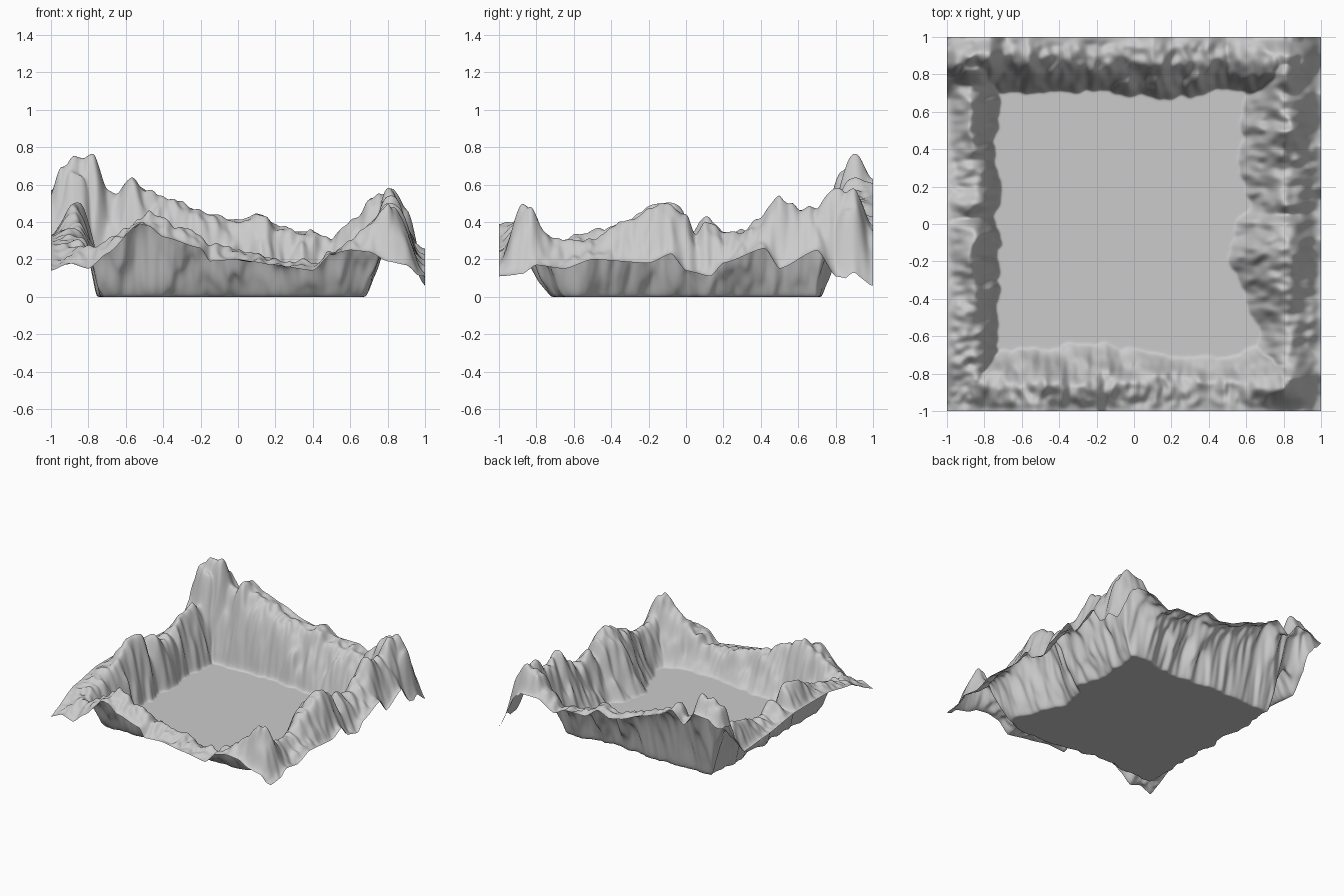
import bpy, bmesh
from mathutils import Vector, noise

N = 270  # grid cells per side


def curve(pts):
    """Smooth interpolation through (position, value) points."""
    def f(t):
        if t <= pts[0][0]:
            return pts[0][1]
        for (a, va), (b, vb) in zip(pts, pts[1:]):
            if t <= b:
                u = (t - a) / (b - a)
                u = 0.5 * u + 0.5 * u * u * (3 - 2 * u)
                return va + (vb - va) * u
        return pts[-1][1]
    return f


def smooth(u):
    u = max(0.0, min(1.0, u))
    return u * u * (3 - 2 * u)


# Each side: rim height, crest height, foot distance (along the side), crest distance, cliff steepness
front = (curve([(-1, .14), (-.9, .18), (-.8, .15), (-.7, .23), (-.53, .39), (-.48, .38), (-.4, .32),
                (-.2, .26), (-.15, .19), (0, .2), (.2, .17), (.4, .14), (.5, .23), (.6, .25),
                (.7, .24), (.8, .19), (.9, .17), (1, .08)]),
         curve([(-1, .18), (-.8, .26), (-.6, .36), (-.47, .45), (-.3, .37), (-.1, .27), (.2, .2),
                (.4, .17), (.5, .23), (.6, .31), (.7, .38), (.8, .5), (.88, .38), (1, .12)]),
         curve([(-1, .3), (-.5, .33), (-.2, .36), (.1, .31), (.5, .29), (.7, .37), (1, .34)]), .13, .2)
back = (curve([(-1, .56), (-.88, .62), (-.77, .63), (-.68, .52), (-.57, .61), (-.45, .54), (-.3, .49),
               (-.1, .41), (0, .39), (.1, .43), (.22, .35), (.4, .35), (.5, .3), (.65, .38),
               (.8, .38), (.9, .24), (1, .06)]),
        curve([(-1, .57), (-.95, .68), (-.88, .74), (-.77, .76), (-.7, .55), (-.65, .55), (-.57, .63),
               (-.5, .56), (-.4, .54), (-.2, .45), (0, .4), (.1, .45), (.22, .36), (.4, .35),
               (.5, .3), (.6, .4), (.7, .53), (.83, .58), (.9, .48), (1, .12)]),
        curve([(-1, .28), (-.6, .28), (0, .3), (.2, .32), (.5, .28), (.65, .32), (1, .3)]), .1, .8)
left = (curve([(-1, .14), (-.7, .28), (-.4, .33), (0, .33), (.4, .28), (.67, .26), (.8, .42), (1, .57)]),
        curve([(-1, .17), (-.8, .26), (-.6, .32), (-.4, .37), (-.13, .51), (-.02, .46), (.03, .35),
               (.1, .43), (.2, .33), (.4, .38), (.5, .43), (.65, .46), (.74, .42), (.82, .67),
               (.9, .75), (1, .62)]),
        curve([(-1, .25), (-.5, .27), (-.1, .27), (.05, .25), (.2, .3), (.35, .25), (.6, .27), (1, .27)]),
        .13, .8)
right = (curve([(-1, .11), (-.88, .12), (-.8, .17), (-.65, .15), (-.5, .2), (-.2, .18), (-.08, .23),
                (0, .14), (.13, .11), (.2, .18), (.42, .26), (.5, .15), (.7, .25), (.8, .11), (1, .06)]),
         curve([(-1, .18), (-.9, .42), (-.83, .49), (-.75, .34), (-.65, .29), (-.5, .3), (-.3, .42),
                (-.13, .51), (0, .45), (.05, .32), (.1, .4), (.2, .33), (.3, .34), (.4, .42),
                (.5, .57), (.55, .5), (.68, .47), (.8, .58), (.9, .47), (1, .36)]),
         curve([(-1, .33), (-.6, .33), (-.4, .4), (-.2, .49), (0, .45), (.1, .37), (.3, .43),
                (.6, .41), (.8, .37), (1, .33)]), .18, .3)


def ridge(side, t, d, seed):
    """Height of one mountain ridge at distance d from the border."""
    rim, crest, foot, dc, cliff = side
    n0 = noise.noise(Vector((t * 5, d * 4, seed + 3)))
    n1 = noise.noise(Vector((t * 10, d * 8, seed)))
    n2 = noise.noise(Vector((t * 22, d * 16, seed + 5)))
    df = foot(t) + .02 * n0 + .025 * n1 + .012 * n2
    dc = dc + .03 * n0 + .025 * n1
    top = crest(t)
    if d < dc:
        h = rim(t) + (top - rim(t)) * smooth(d / dc)
    else:
        u = min(1, (d - dc) / (df - dc))
        h = top * (cliff * (1 - u ** 2.5) + (1 - cliff) * (1 - smooth(u)))
    rough = smooth(h / .2) * smooth(d / .06)
    return h + rough * (.03 * n1 + .03 * n2)


def height(x, y):
    return max(0.0, ridge(front, x, 1 + y, 1), ridge(back, x, 1 - y, 11),
               ridge(left, y, 1 + x, 21), ridge(right, y, 1 - x, 31))


# Terrain sheet: flat valley floor ringed by mountains
bm = bmesh.new()
bmesh.ops.create_grid(bm, x_segments=N, y_segments=N, size=1)
for v in bm.verts:
    v.co.z = height(v.co.x, v.co.y)
# Blend the creases where two ridges meet, keeping the rim in place
inner = [v for v in bm.verts if not v.is_boundary]
for _ in range(3):
    bmesh.ops.smooth_vert(bm, verts=inner, factor=0.5, use_axis_z=True)
for f in bm.faces:
    f.smooth = True
mesh = bpy.data.meshes.new("mountain_valley")
bm.to_mesh(mesh)
bm.free()
terrain = bpy.data.objects.new("mountain_valley", mesh)
bpy.context.collection.objects.link(terrain)
